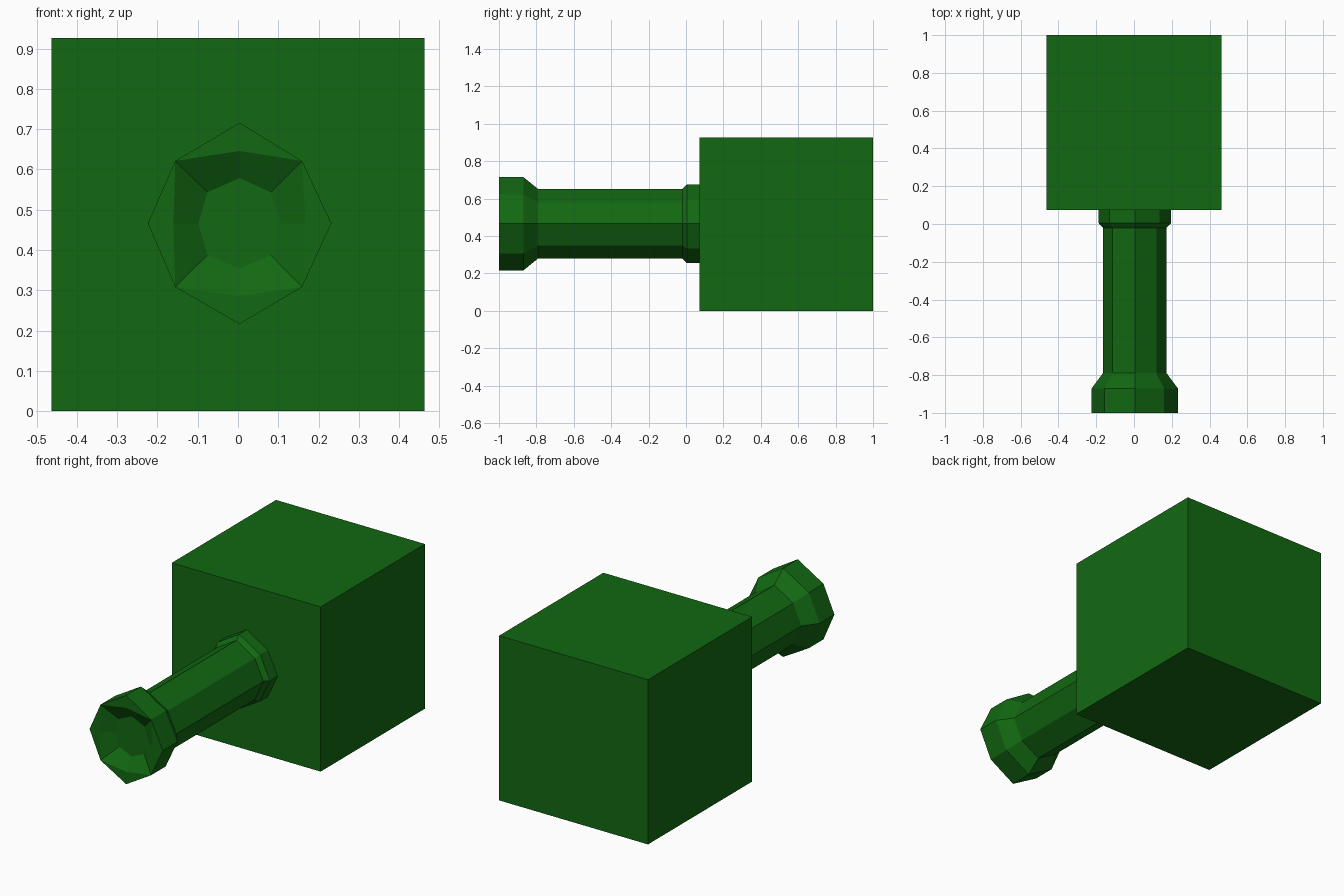
import bpy, bmesh

if "Cube" in bpy.data.objects:
    bpy.data.objects.remove(bpy.data.objects["Cube"])

green = bpy.data.materials.new("dark green")
green.diffuse_color = (0.006, 0.14, 0.006, 1)
green.use_nodes = True
green.node_tree.nodes["Principled BSDF"].inputs["Base Color"].default_value = green.diffuse_color


def finish(name, bm):
    bmesh.ops.remove_doubles(bm, verts=bm.verts[:], dist=1e-5)
    bmesh.ops.recalc_face_normals(bm, faces=bm.faces[:])
    mesh = bpy.data.meshes.new(name)
    bm.to_mesh(mesh)
    bm.free()
    mesh.materials.append(green)
    obj = bpy.data.objects.new(name, mesh)
    bpy.context.collection.objects.link(obj)


# Cube-shaped head
W = 0.927
bm = bmesh.new()
bmesh.ops.create_cube(bm, size=W)
bmesh.ops.translate(bm, verts=bm.verts[:], vec=(0, 1 - W / 2, W / 2))
finish("head_block", bm)

# Eight-sided section of the tube; corners alternate axis / diagonal
CX, CZ = 0.004, 0.466
SECTION = [(0, 0.25), (0.155, 0.155), (0.228, 0), (0.155, -0.158),
           (0, -0.25), (-0.16, -0.158), (-0.228, 0), (-0.16, 0.155)]

# Rings from the mouth floor, over the rim, to the block:
# (y, scale of axis corners, scale of diagonal corners)
RINGS = [
    (-0.95, 0.45, 0.50),    # mouth floor
    (-1.00, 0.72, 1.00),    # inner rim, touches the outer rim at the diagonals
    (-1.00, 1.00, 1.00),    # outer rim
    (-0.87, 1.00, 1.00),    # end of flare
    (-0.79, 0.74, 0.74),    # shaft
    (-0.02, 0.74, 0.74),
    (0.005, 0.84, 0.84),    # collar
    (0.08, 0.84, 0.84),     # just inside the block
]
bm = bmesh.new()
rings = []
for y, axis, diag in RINGS:
    rings.append([bm.verts.new((CX + x * s, y, CZ + z * s))
                  for (x, z), s in zip(SECTION, [axis, diag] * 4)])
for a, b in zip(rings, rings[1:]):
    for i in range(8):
        j = (i + 1) % 8
        bm.faces.new((a[i], a[j], b[j], b[i]))
bm.faces.new(rings[0])
bm.faces.new(rings[-1])
finish("flared_snout", bm)
